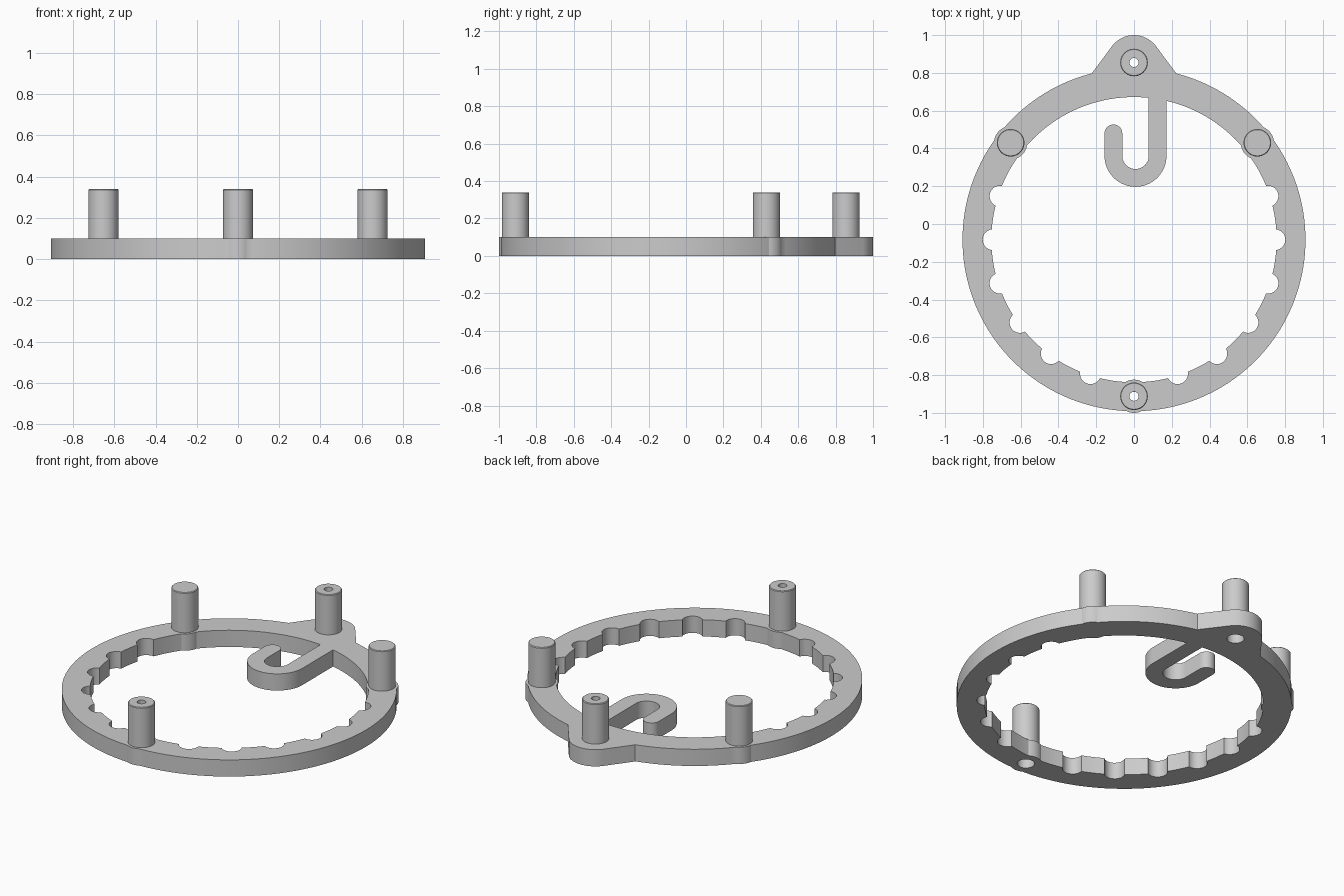
import bpy
import bmesh
from math import sin, cos, acos, atan2, degrees, radians, pi
from mathutils import Matrix

if "Cube" in bpy.data.objects:
    bpy.data.objects.remove(bpy.data.objects["Cube"])

THICK, POST_TOP, POST_R, HOLE_R = 0.1, 0.34, 0.073, 0.024
RING_Y, OUTER_R, INNER_R = -0.083, 0.908, 0.755
NOTCH_R, NOTCH_D = 0.055, 0.746
SCREW_POSTS = [(0, 0.855), (0, -0.912)]
SOLID_POSTS = [(0.653, 0.43), (-0.653, 0.43)]

grey = bpy.data.materials.new("light grey")
grey.use_nodes = True
grey.diffuse_color = (0.6, 0.6, 0.6, 1)
grey.node_tree.nodes["Principled BSDF"].inputs["Base Color"].default_value = grey.diffuse_color


def make_object(name, bm):
    bmesh.ops.recalc_face_normals(bm, faces=bm.faces)
    mesh = bpy.data.meshes.new(name)
    bm.to_mesh(mesh)
    bm.free()
    mesh.materials.append(grey)
    obj = bpy.data.objects.new(name, mesh)
    bpy.context.collection.objects.link(obj)
    return obj


def arc(cx, cy, r, start, end, steps):
    angles = [radians(start + (end - start) * i / steps) for i in range(steps + 1)]
    return [(cx + r * cos(a), cy + r * sin(a)) for a in angles]


def prism(name, outline, z0=0, z1=THICK):
    bm = bmesh.new()
    base = bm.faces.new([bm.verts.new((x, y, z0)) for x, y in outline])
    top = bmesh.ops.extrude_face_region(bm, geom=[base], use_keep_orig=True)["geom"]
    bmesh.ops.translate(bm, vec=(0, 0, z1 - z0),
                        verts=[v for v in top if isinstance(v, bmesh.types.BMVert)])
    return make_object(name, bm)


def disc(name, x, y, r, steps, z0=0, z1=THICK):
    return prism(name, arc(x, y, r, 0, 360, steps)[:-1], z0, z1)


def combine(obj, tool, operation):
    mod = obj.modifiers.new(operation, "BOOLEAN")
    mod.operation, mod.solver, mod.object = operation, "EXACT", tool
    bpy.context.view_layer.update()
    graph = bpy.context.evaluated_depsgraph_get()
    result = bpy.data.meshes.new_from_object(obj.evaluated_get(graph))
    obj.modifiers.clear()
    obj.data = result
    bpy.data.objects.remove(tool)


def smooth(obj):
    bpy.ops.object.select_all(action="DESELECT")
    obj.select_set(True)
    bpy.context.view_layer.objects.active = obj
    bpy.ops.object.shade_smooth_by_angle(angle=radians(30))


# Inner opening: an arc with round notches every 18 degrees along the front
def notched_opening():
    mouth = acos((INNER_R**2 + NOTCH_D**2 - NOTCH_R**2) / (2 * INNER_R * NOTCH_D))
    sweep = degrees(atan2(INNER_R * sin(mouth), INNER_R * cos(mouth) - NOTCH_D))
    mouth = degrees(mouth)
    centres = [18 * k for k in range(9, 22) if k != 15]
    points = []
    for angle, following in zip(centres, centres[1:] + [centres[0] + 360]):
        cx = NOTCH_D * cos(radians(angle))
        cy = RING_Y + NOTCH_D * sin(radians(angle))
        points += arc(cx, cy, NOTCH_R, angle - sweep, angle + sweep, 16)
        start, end = angle + mouth, following - mouth
        points += arc(0, RING_Y, INNER_R, start, end, round((end - start) / 2.5))[1:-1]
    return points


# Flat ring with a tapered mounting tab at the back
ring = disc("ring", 0, RING_Y, OUTER_R, 160)
tab = arc(0, 0.855, 0.145, 39, 141, 20)
tab += [(-0.222, 0.8), (-0.2, 0.7), (0.2, 0.7), (0.222, 0.8)]
combine(ring, prism("tab", tab), "UNION")
combine(ring, prism("opening", notched_opening(), -0.1, 0.2), "DIFFERENCE")

# Round bosses under the posts
for x, y in SOLID_POSTS + SCREW_POSTS[1:]:
    combine(ring, disc("boss", x, y, 0.088, 40), "UNION")

# J-shaped hook hanging from the back of the ring
HX, HY, OUT, IN = 0.008, 0.361, 0.164, 0.07
mid, half = (OUT + IN) / 2, (OUT - IN) / 2
hook = [(HX + OUT, 0.72)] + arc(HX, HY, OUT, 0, -180, 32)
hook += arc(HX - mid, 0.48, half, 180, 0, 20)
hook += arc(HX, HY, IN, -180, 0, 24) + [(HX + IN, 0.72)]
combine(ring, prism("hook", hook), "UNION")

# Screw holes, counterbored from below
for x, y in SCREW_POSTS:
    combine(ring, disc("screw_hole", x, y, HOLE_R, 32, -0.1, 0.2), "DIFFERENCE")
    combine(ring, disc("counterbore", x, y, 0.047, 32, -0.1, 0.06), "DIFFERENCE")
smooth(ring)


# Upright posts, lathed from a profile
def post(name, x, y, hole):
    z0, c = THICK - 0.004, 0.004
    profile = [(hole, z0), (POST_R, z0), (POST_R, POST_TOP - c),
               (POST_R - c, POST_TOP), (hole, POST_TOP)]
    if hole:
        profile.append(profile[0])
    bm = bmesh.new()
    verts = [bm.verts.new((r, 0, z)) for r, z in profile]
    edges = [bm.edges.new(pair) for pair in zip(verts, verts[1:])]
    bmesh.ops.spin(bm, geom=verts + edges, cent=(0, 0, 0), axis=(0, 0, 1),
                   angle=2 * pi, steps=48)
    bmesh.ops.remove_doubles(bm, verts=bm.verts, dist=0.0001)
    bmesh.ops.transform(bm, matrix=Matrix.Translation((x, y, 0)), verts=bm.verts)
    smooth(make_object(name, bm))


post("back_post", *SCREW_POSTS[0], HOLE_R)
post("front_post", *SCREW_POSTS[1], HOLE_R)
post("left_post", *SOLID_POSTS[0], 0)
post("right_post", *SOLID_POSTS[1], 0)
